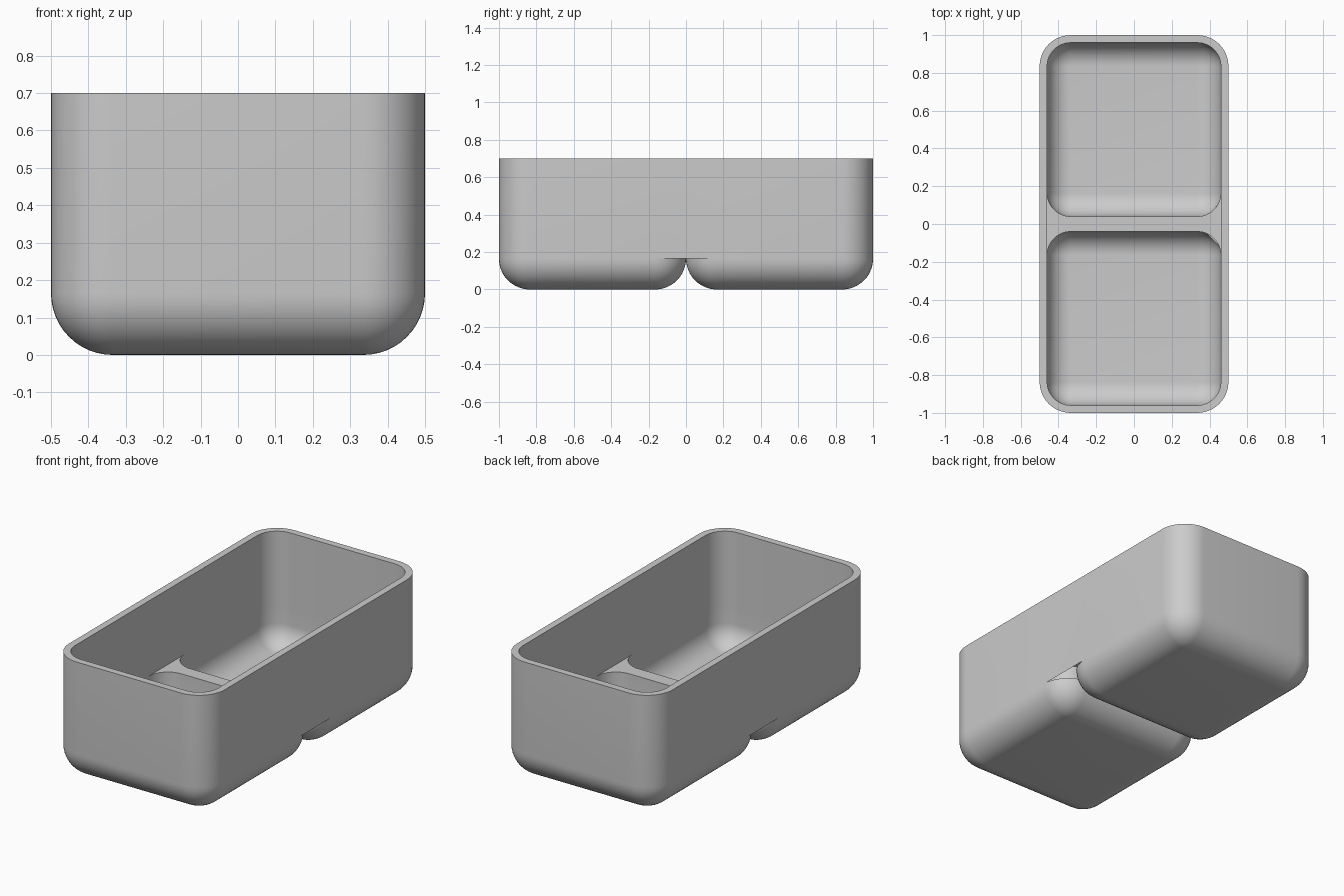
import bpy, bmesh
from math import sin, cos, pi

if "Cube" in bpy.data.objects:
    bpy.data.objects.remove(bpy.data.objects["Cube"])

CORNER = 0.335          # distance of corner centres from each pod's middle
OUTER, INNER = 0.165, 0.125
WALL = OUTER - INNER
LEDGE, TOP = 0.265, 0.7
STEPS = 12

grey = bpy.data.materials.new("grey plastic")
grey.use_nodes = True
colour = (0.6, 0.6, 0.6, 1)
grey.diffuse_color = colour
grey.node_tree.nodes["Principled BSDF"].inputs["Base Color"].default_value = colour

bm = bmesh.new()


def arcs(cy, r, z):
    """Four corner arcs of a rounded square, counter-clockwise from +x +y."""
    result = []
    for q, (sx, sy) in enumerate([(1, 1), (-1, 1), (-1, -1), (1, -1)]):
        angles = [(q + i / STEPS) * pi / 2 for i in range(STEPS + 1)]
        result.append([(sx * CORNER + r * cos(a), cy + sy * CORNER + r * sin(a), z)
                       for a in angles])
    return result


def pod_ring(cy, r, z):
    return sum(arcs(cy, r, z), [])


def long_ring(r, z):
    """Outline around both pods, keeping the points where the pods part."""
    back, front = arcs(0.5, r, z), arcs(-0.5, r, z)
    return (back[0] + back[1] + [back[2][0]] +
            [front[1][-1]] + front[2] + front[3] + [front[0][0], back[3][-1]])


def face(points):
    bm.faces.new([bm.verts.new(p) for p in points])


def bridge(a, b):
    for i in range(len(a)):
        j = (i + 1) % len(a)
        if a[i] != a[j] or b[i] != b[j]:
            face([a[i], a[j], b[j], b[i]])


def bowl(cy, radius, z0, flip):
    """Filleted bottom of a pod, up to where its sides turn vertical."""
    rings = []
    for i in range(STEPS + 1):
        t = i / STEPS * pi / 2
        rings.append(pod_ring(cy, radius * sin(t), z0 + radius * (1 - cos(t))))
    for low, high in zip(rings, rings[1:]):
        bridge(high, low) if flip else bridge(low, high)
    corners = [arc[0] for arc in arcs(cy, 0, z0)]
    face(corners if flip else corners[::-1])


# Two rounded pods, each with a pocket inside
for cy in (0.5, -0.5):
    bowl(cy, OUTER, 0, False)
    bowl(cy, INNER, WALL, True)
    bridge(pod_ring(cy, INNER, LEDGE), pod_ring(cy, INNER, OUTER))

# Upper walls and rim
bridge(long_ring(OUTER, OUTER), long_ring(OUTER, TOP))
bridge(long_ring(OUTER, TOP), long_ring(INNER, TOP))
bridge(long_ring(INNER, TOP), long_ring(INNER, LEDGE))

# Divider top between the pockets
back, front = arcs(0.5, INNER, LEDGE), arcs(-0.5, INNER, LEDGE)
face(back[3][::-1] + back[2][::-1] + front[1][::-1] + front[0][::-1])

# Undersides of the notches between the pods
back, front = arcs(0.5, OUTER, OUTER), arcs(-0.5, OUTER, OUTER)
face(back[3] + front[0][::-1][1:])
face(front[1][::-1] + back[2][::-1][1:])

bmesh.ops.remove_doubles(bm, verts=bm.verts, dist=1e-5)
for f in bm.faces:
    # Notch and divider faces get a fixed up or down direction
    f.normal_update()
    z = f.calc_center_median().z
    flat = abs(f.normal.z) > 0.99 and len(f.verts) > 4
    if flat and (f.normal.z > 0) != (z > (OUTER + LEDGE) / 2):
        f.normal_flip()

mesh = bpy.data.meshes.new("divided_tray")
bm.to_mesh(mesh)
bm.free()
mesh.materials.append(grey)
tray = bpy.data.objects.new("divided_tray", mesh)
bpy.context.collection.objects.link(tray)

bpy.context.view_layer.objects.active = tray
tray.select_set(True)
bpy.ops.object.shade_smooth_by_angle(angle=pi / 6)
